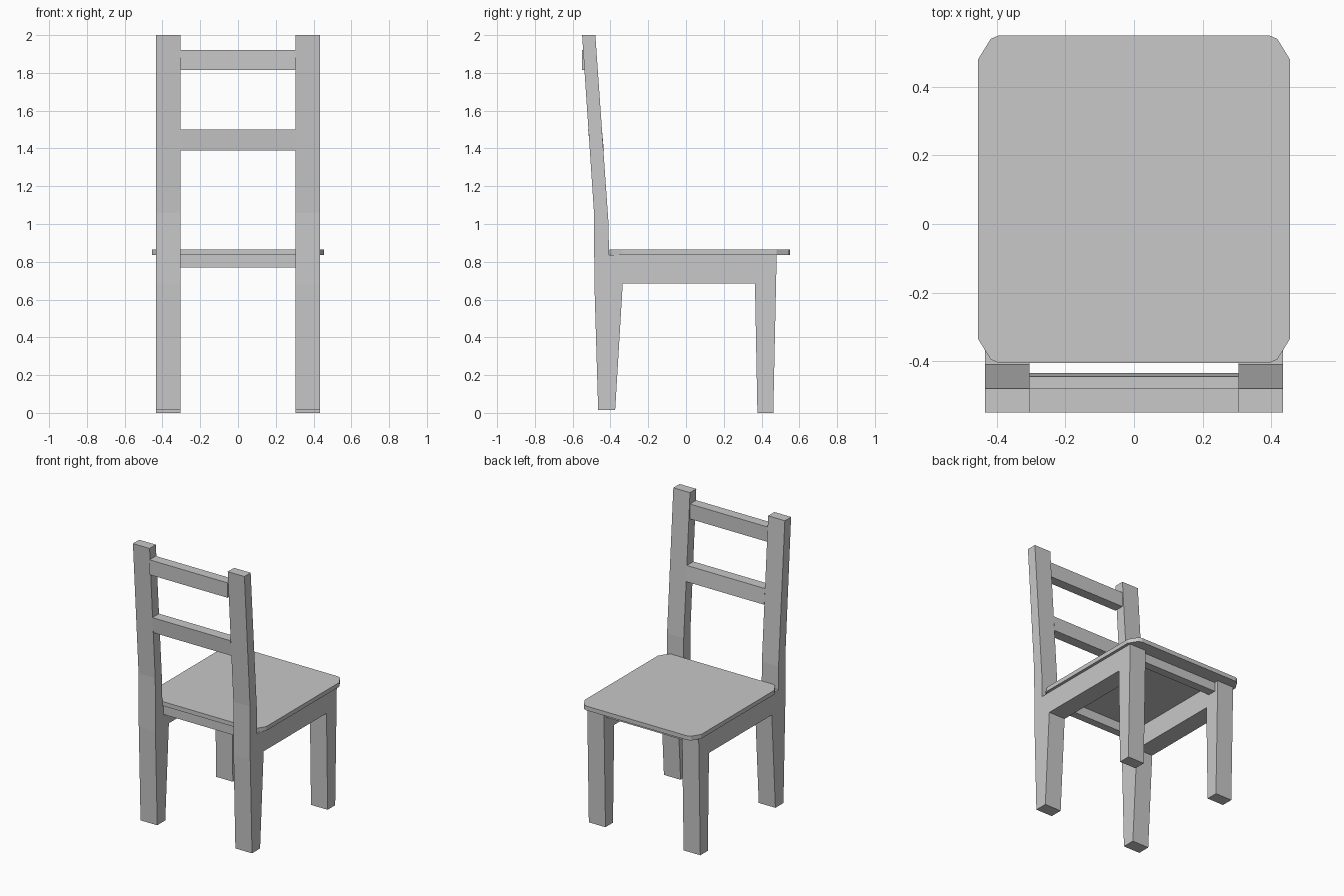
import bpy
import bmesh

cube = bpy.data.objects.get("Cube")
if cube:
    bpy.data.objects.remove(cube, do_unlink=True)

grey = bpy.data.materials.new("plain grey")
grey.use_nodes = True
colour = (0.58, 0.58, 0.58, 1)
grey.diffuse_color = colour
grey.node_tree.nodes["Principled BSDF"].inputs["Base Color"].default_value = colour


def extrude(name, outline, axis, start, end):
    """Extrude a flat outline along x (outline in y, z) or z (outline in x, y)."""
    bm = bmesh.new()
    if axis == "x":
        points = [(start, a, b) for a, b in outline]
        step = (end - start, 0, 0)
    else:
        points = [(a, b, start) for a, b in outline]
        step = (0, 0, end - start)
    face = bm.faces.new([bm.verts.new(p) for p in points])
    result = bmesh.ops.extrude_face_region(bm, geom=[face], use_keep_orig=True)
    moved = [v for v in result["geom"] if isinstance(v, bmesh.types.BMVert)]
    bmesh.ops.translate(bm, verts=moved, vec=step)
    bmesh.ops.recalc_face_normals(bm, faces=bm.faces)
    mesh = bpy.data.meshes.new(name)
    bm.to_mesh(mesh)
    bm.free()
    mesh.materials.append(grey)
    obj = bpy.data.objects.new(name, mesh)
    bpy.context.collection.objects.link(obj)
    return obj


def box(y0, y1, z0, z1):
    return [(y0, z0), (y1, z0), (y1, z1), (y0, z1)]


INNER, OUTER = 0.305, 0.435

# Side frames: back post, side rail and front leg in one outline
side = [
    (-0.465, 0.015), (-0.375, 0.015), (-0.335, 0.685), (0.365, 0.685),
    (0.378, 0), (0.462, 0), (0.48, 0.835), (-0.408, 0.835),
    (-0.41, 1.0), (-0.48, 2.0), (-0.55, 2.0), (-0.487, 1.06), (-0.485, 0.685),
]
for name, sign in (("left", 1), ("right", -1)):
    extrude(name + "_side_frame", side, "x", sign * INNER, sign * OUTER)

# Cross pieces between the side frames
extrude("upper_back_slat", box(-0.55, -0.48, 1.815, 1.92), "x", -INNER, INNER)
extrude("lower_back_slat",
        [(-0.508, 1.39), (-0.435, 1.39), (-0.445, 1.5), (-0.518, 1.5)],
        "x", -INNER, INNER)
extrude("back_apron", box(-0.395, -0.34, 0.77, 0.835), "x", -INNER, INNER)
extrude("front_apron", box(0.39, 0.45, 0.77, 0.835), "x", -INNER, INNER)

# Seat board with clipped corners
y_mid, half_y = 0.0725, 0.4775
corner = [(0.455, half_y - 0.07), (0.418, half_y - 0.01), (0.395, half_y)]
front = corner + [(-x, y) for x, y in reversed(corner)]
seat = front + [(-x, -y) for x, y in front]
extrude("seat", [(x, y + y_mid) for x, y in seat], "z", 0.835, 0.865)
